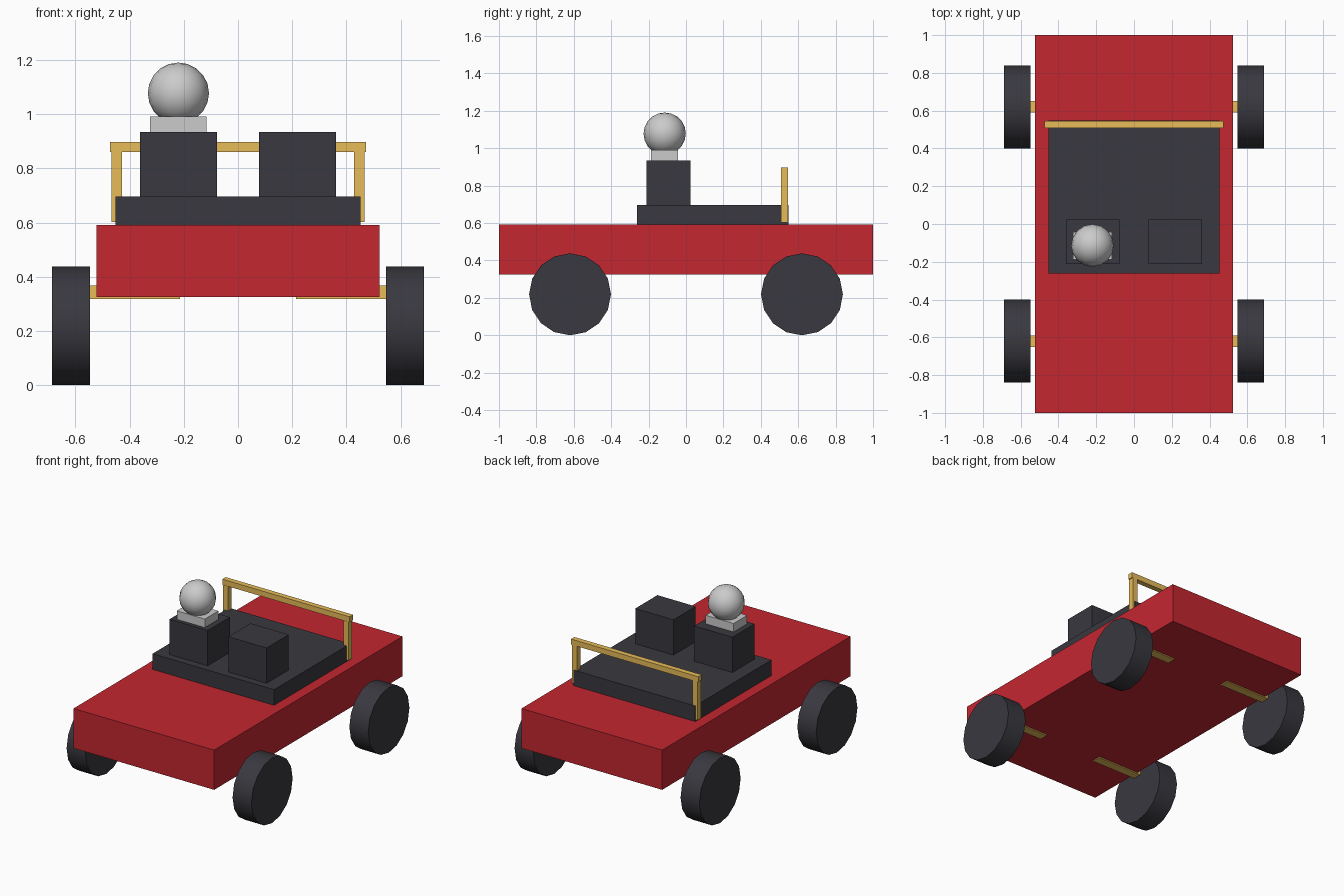
import bpy
from math import radians

if "Cube" in bpy.data.objects:
    bpy.data.objects.remove(bpy.data.objects["Cube"])


def material(name, rgb):
    m = bpy.data.materials.new(name)
    m.diffuse_color = (*rgb, 1)
    m.use_nodes = True
    m.node_tree.nodes["Principled BSDF"].inputs["Base Color"].default_value = m.diffuse_color
    return m


RED = material("red_paint", (0.55, 0.02, 0.03))
DARK = material("dark_rubber", (0.04, 0.04, 0.05))
BRASS = material("brass", (0.8, 0.5, 0.1))


def finish(name, mat):
    ob = bpy.context.object
    ob.name = name
    if mat:
        ob.data.materials.append(mat)
    return ob


def box(name, x, y, z, mat=None):
    """Box from (min, max) ranges on each axis."""
    bpy.ops.mesh.primitive_cube_add(size=1)
    ob = finish(name, mat)
    ob.location = [(a + b) / 2 for a, b in (x, y, z)]
    ob.scale = [b - a for a, b in (x, y, z)]
    return ob


def smooth():
    bpy.ops.object.shade_smooth_by_angle(angle=radians(35))


# Body and cockpit
box("body", (-0.523, 0.523), (-1, 1), (0.325, 0.592), RED)
box("cockpit_base", (-0.452, 0.452), (-0.262, 0.548), (0.592, 0.697), DARK)

# Seats
for side, label in ((-1, "left"), (1, "right")):
    cx = side * 0.219
    box(f"{label}_seat", (cx - 0.142, cx + 0.142), (-0.212, 0.023),
        (0.697, 0.934), DARK)

# Driver: shoulders and head
box("driver_shoulders", (-0.324, -0.116), (-0.187, -0.043), (0.934, 0.991))
bpy.ops.mesh.primitive_uv_sphere_add(segments=16, ring_count=10, radius=0.113,
                                     location=(-0.22, -0.114, 1.078))
finish("driver_head", None)
smooth()

# Roll bar: two posts and a crossbar
for side, label in ((-1, "left"), (1, "right")):
    cx = side * 0.448
    box(f"{label}_bar_post", (cx - 0.019, cx + 0.019), (0.508, 0.545),
        (0.603, 0.862), BRASS)
box("roll_bar", (-0.473, 0.473), (0.509, 0.545), (0.861, 0.898), BRASS)

# Wheels with axle stubs at each corner
for sx, side in ((-1, "left"), (1, "right")):
    for sy, end in ((-1, "front"), (1, "rear")):
        y = sy * 0.62
        bpy.ops.mesh.primitive_cylinder_add(
            vertices=16, radius=0.219, depth=0.14,
            location=(sx * 0.617, y, 0.219), rotation=(0, radians(90), 0))
        finish(f"{end}_{side}_wheel", DARK)
        smooth()
        box(f"{end}_{side}_axle", sorted((sx * 0.215, sx * 0.6)),
            (y - 0.03, y + 0.03), (0.318, 0.368), BRASS)
